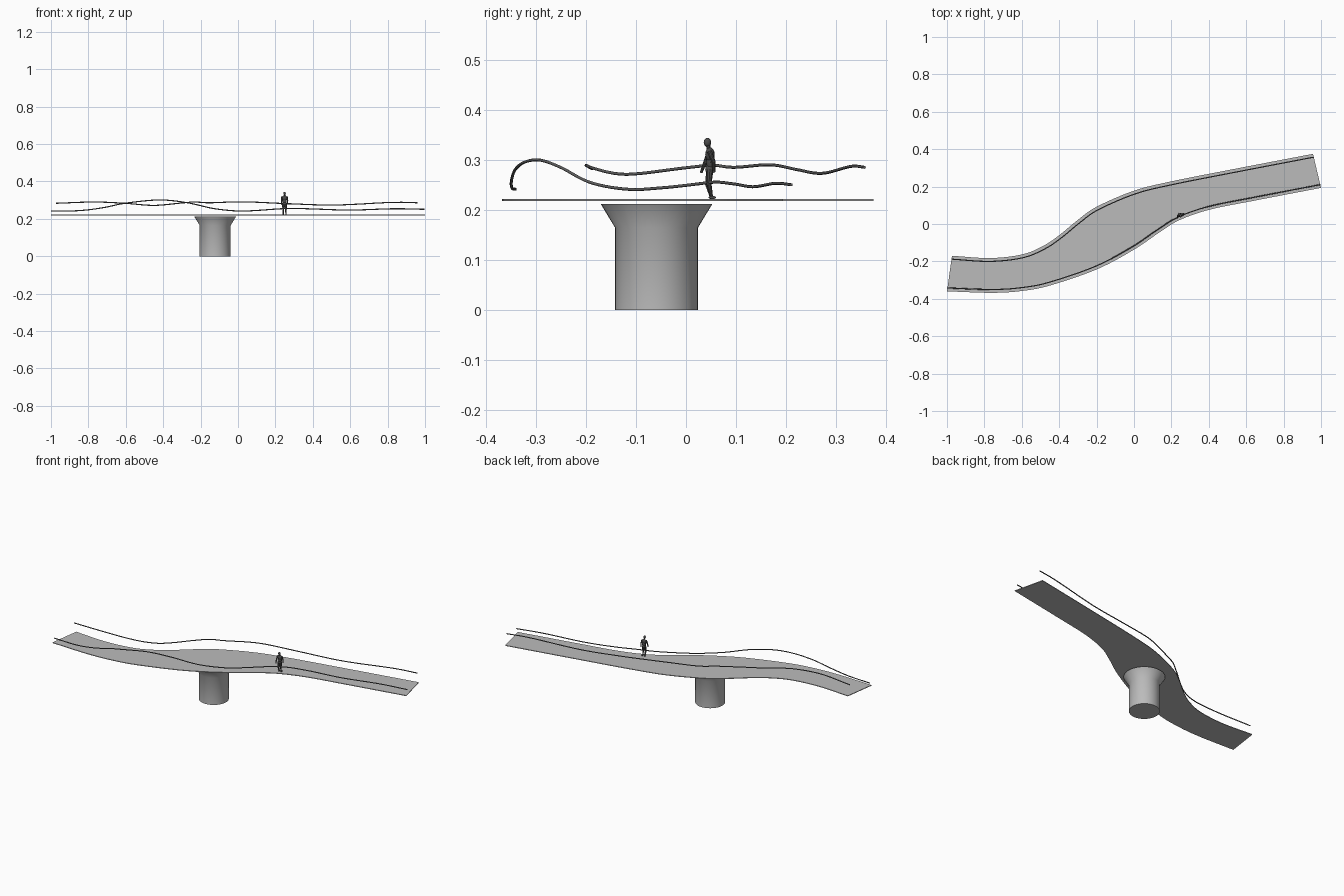
import bpy, bmesh, math
from mathutils import Vector

if "Cube" in bpy.data.objects:
    bpy.data.objects.remove(bpy.data.objects["Cube"])


def material(name, v):
    m = bpy.data.materials.new(name)
    m.diffuse_color = (v, v, v, 1)
    m.use_nodes = True
    m.node_tree.nodes["Principled BSDF"].inputs["Base Color"].default_value = m.diffuse_color
    return m


GREY = material("concrete grey", 0.5)
RAIL = material("rail dark grey", 0.13)
DARK = material("figure charcoal", 0.07)


def make_object(name, bm, mat, smooth=True):
    bmesh.ops.recalc_face_normals(bm, faces=bm.faces)
    me = bpy.data.meshes.new(name)
    bm.to_mesh(me)
    bm.free()
    me.materials.append(mat)
    ob = bpy.data.objects.new(name, me)
    bpy.context.collection.objects.link(ob)
    if smooth:
        bpy.ops.object.select_all(action='DESELECT')
        ob.select_set(True)
        bpy.context.view_layer.objects.active = ob
        bpy.ops.object.shade_smooth_by_angle(angle=math.radians(35))
    return ob


def spline(pts, n=10):
    """Catmull-Rom curve through 2D points."""
    p = [Vector(a) for a in pts]
    p = [2 * p[0] - p[1]] + p + [2 * p[-1] - p[-2]]
    out = []
    for i in range(1, len(p) - 2):
        a, b, c, d = p[i - 1:i + 3]
        for k in range(n):
            t = k / n
            out.append(0.5 * (2 * b + (c - a) * t + (2 * a - 5 * b + 4 * c - d) * t * t
                              + (3 * b - a - 3 * c + d) * t ** 3))
    return out + [p[-2]]


def height_at(curve, x):
    for a, b in zip(curve, curve[1:]):
        if x <= b.x:
            return a.y + (b.y - a.y) * (x - a.x) / (b.x - a.x)
    return curve[-1].y


# deck: flat plate between two flowing edges
back = spline([(-.973, -.17), (-.77, -.182), (-.6, -.163), (-.487, -.118), (-.4, -.06),
               (-.3, .022), (-.2, .092), (0, .178), (.2, .228), (.55, .297), (.957, .375)])
front = spline([(-1, -.36), (-.76, -.368), (-.6, -.358), (-.45, -.329), (-.2, -.243),
                (0, -.137), (.14, -.042), (.246, .022), (.406, .077), (.65, .126), (1, .193)])
bm = bmesh.new()
rows = [[bm.verts.new((p.x, p.y, z)) for p in e]
        for e, z in ((back, .223), (front, .223), (front, .219), (back, .219))]
for r in range(4):
    a, b = rows[r], rows[(r + 1) % 4]
    for i in range(len(a) - 1):
        bm.faces.new((a[i], a[i + 1], b[i + 1], b[i]))
for i in (0, -1):
    bm.faces.new([r[i] for r in rows])
make_object("bridge_deck", bm, GREY)


# handrails: thin tubes that wave up and down above the deck edges
def rail(name, edge, side, heights):
    zc = spline(heights)
    cu = bpy.data.curves.new(name, 'CURVE')
    cu.dimensions = '3D'
    cu.bevel_depth = .003
    cu.bevel_resolution = 2
    cu.use_fill_caps = True
    sp = cu.splines.new('POLY')
    sp.points.add(len(edge) - 1)
    for i, p in enumerate(edge):
        t = (edge[min(i + 1, len(edge) - 1)] - edge[max(i - 1, 0)]).normalized()
        q = p + Vector((-t.y, t.x)) * side * .018
        sp.points[i].co = (q.x, q.y, height_at(zc, q.x), 1)
    cu.materials.append(RAIL)
    bpy.context.collection.objects.link(bpy.data.objects.new(name, cu))


rail("back_rail", back, -1,
     [(-.98, .283), (-.77, .29), (-.6, .283), (-.45, .272), (-.3, .285), (-.23, .29), (-.15, .286),
      (.03, .291), (.27, .281), (.52, .274), (.82, .288), (.96, .286)])
rail("front_rail", front, 1,
     [(-1.02, .242), (-.85, .244), (-.72, .26), (-.6, .284), (-.42, .301), (-.27, .286),
      (-.13, .255), (0, .242), (.1, .245), (.27, .256), (.4, .253), (.6, .247), (.83, .254), (1, .251)])

# support pillar with flared capital
N = 40
bm = bmesh.new()
rings = [[bm.verts.new((-.122 + r * math.cos(2 * math.pi * i / N),
                        -.059 + r * math.sin(2 * math.pi * i / N), z)) for i in range(N)]
         for r, z in ((.083, 0), (.083, .165), (.112, .213))]
for a, b in zip(rings, rings[1:]):
    for i in range(N):
        bm.faces.new((a[i], a[(i + 1) % N], b[(i + 1) % N], b[i]))
bm.faces.new(rings[0])
bm.faces.new(rings[-1])
make_object("support_pillar", bm, GREY)

# walking scale figure: balls and tapered limbs
bm = bmesh.new()


def ball(c, s):
    vs = bmesh.ops.create_uvsphere(bm, u_segments=12, v_segments=8, radius=1)['verts']
    for v in vs:
        v.co = Vector((v.co.x * s[0], v.co.y * s[1], v.co.z * s[2])) + Vector(c)


def limb(a, b, r1, r2):
    a, b = Vector(a), Vector(b)
    d = b - a
    vs = bmesh.ops.create_cone(bm, cap_ends=True, segments=10, radius1=r1, radius2=r2,
                               depth=d.length)['verts']
    q = Vector((0, 0, 1)).rotation_difference(d)
    for v in vs:
        v.co = q @ v.co + (a + b) / 2
    ball(b, (r2, r2, r2))


X = .249
ball((X, .043, .336), (.0065, .0075, .009))            # head
limb((X, .046, .318), (X, .044, .332), .0045, .004)    # neck
ball((X, .048, .311), (.0145, .0095, .015))            # chest
ball((X, .049, .296), (.0115, .009, .018))             # waist
ball((X, .048, .282), (.012, .0095, .01))              # hips
for s, elbow, hand, knee, ankle in (
        (-1, (.039, .298), (.031, .277), (.043, .253), (.05, .228)),
        (1, (.055, .298), (.056, .278), (.046, .253), (.051, .228))):
    limb((X + s * .013, .047, .318), (X + s * .016, *elbow), .005, .0038)
    limb((X + s * .016, *elbow), (X + s * .0155, *hand), .0038, .0028)
    limb((X + s * .006, .048, .281), (X + s * .007, *knee), .0075, .005)
    limb((X + s * .007, *knee), (X + s * .007, *ankle), .005, .003)
    ball((X + s * .0075, ankle[0] + .002, .2255), (.0038, .0075, .003))
make_object("walking_figure", bm, DARK)
